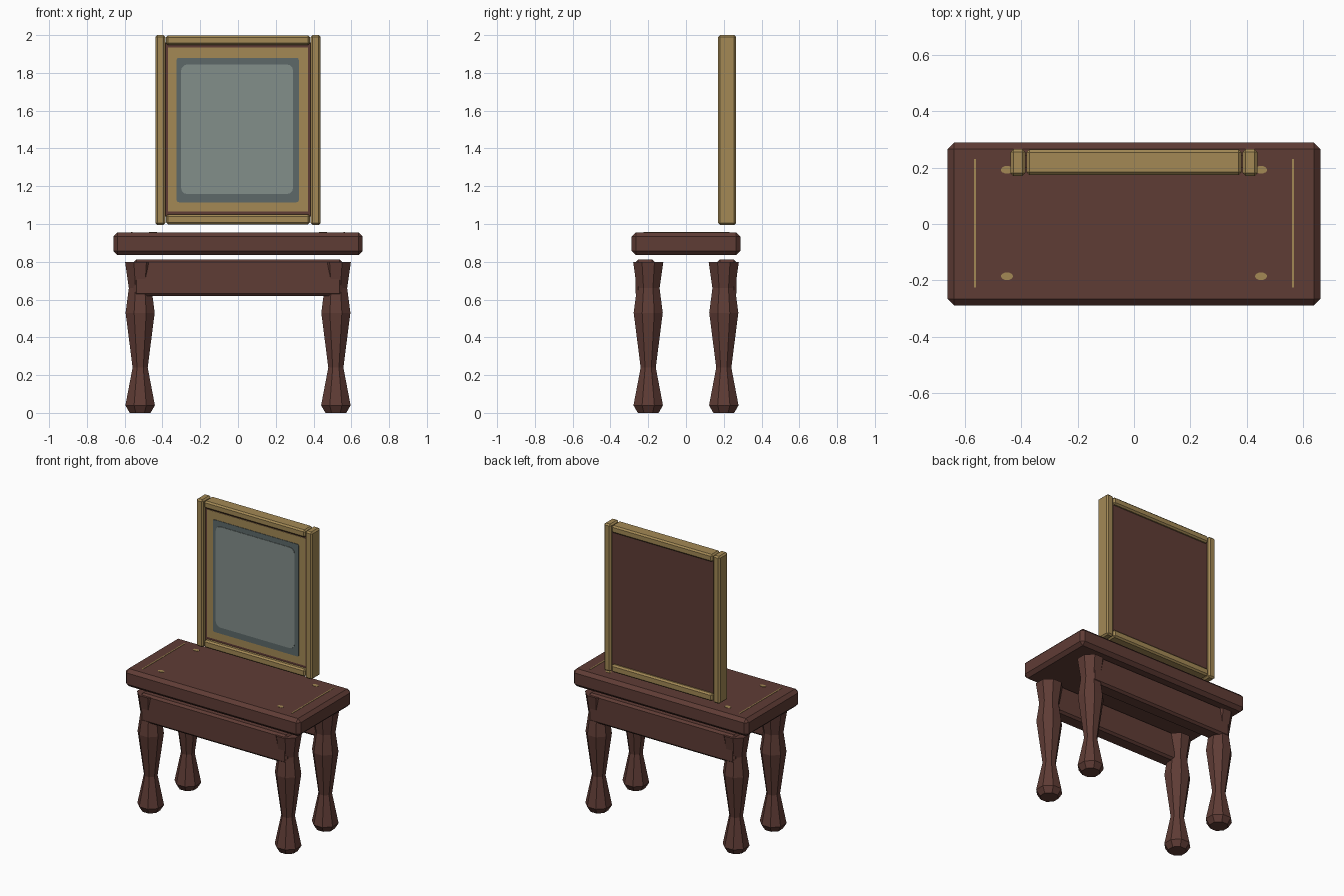
import bpy, bmesh, math

if "Cube" in bpy.data.objects:
    bpy.data.objects.remove(bpy.data.objects["Cube"])


def material(name, rgb):
    m = bpy.data.materials.new(name)
    lin = [((c / 255 + 0.055) / 1.055) ** 2.4 for c in rgb]
    m.diffuse_color = (*lin, 1)
    m.use_nodes = True
    m.node_tree.nodes["Principled BSDF"].inputs["Base Color"].default_value = m.diffuse_color
    return m


WOOD = material("dark wood", (95, 60, 53))
GOLD = material("old gold", (163, 137, 85))
GLASS = material("mirror glass", (130, 142, 138))
EDGE = material("glass edge", (93, 105, 105))


def finish(name, bm, mat):
    bmesh.ops.recalc_face_normals(bm, faces=bm.faces)
    me = bpy.data.meshes.new(name)
    bm.to_mesh(me)
    bm.free()
    me.materials.append(mat)
    ob = bpy.data.objects.new(name, me)
    bpy.context.collection.objects.link(ob)
    return ob


def box(name, x, y, z, mat, bevel=0):
    """Box between (min, max) pairs, with optional chamfered edges."""
    bm = bmesh.new()
    bmesh.ops.create_cube(bm, size=1)
    for v in bm.verts:
        v.co = [(a + b) / 2 + c * (b - a) for c, (a, b) in zip(v.co, (x, y, z))]
    if bevel:
        bmesh.ops.bevel(bm, geom=bm.edges[:], offset=bevel, segments=1,
                        affect='EDGES')
    return finish(name, bm, mat)


def prism(name, pts, depth, mat):
    """Extrude a closed 3D outline by a vector."""
    bm = bmesh.new()
    face = bm.faces.new([bm.verts.new(p) for p in pts])
    ext = bmesh.ops.extrude_face_region(bm, geom=[face], use_keep_orig=True)
    verts = [g for g in ext["geom"] if isinstance(g, bmesh.types.BMVert)]
    bmesh.ops.translate(bm, verts=verts, vec=depth)
    return finish(name, bm, mat)


def rounded(x0, x1, z0, z1, r, y, steps=3):
    """Rounded rectangle outline in the xz plane."""
    pts = []
    for i, (cx, cz) in enumerate([(x1 - r, z1 - r), (x0 + r, z1 - r),
                                  (x0 + r, z0 + r), (x1 - r, z0 + r)]):
        for s in range(steps + 1):
            a = math.pi / 2 * (i + s / steps)
            pts.append((cx + r * math.cos(a), y, cz + r * math.sin(a)))
    return pts


def leg(name, cx, cy):
    """Turned eight-sided leg, as (radius, height) rings."""
    profile = [(0.055, 0), (0.078, 0.04), (0.04, 0.24), (0.077, 0.53),
               (0.06, 0.66), (0.08, 0.80)]
    n, k = 8, 1 / math.cos(math.pi / 8)
    bm = bmesh.new()
    rings = []
    for r, z in profile:
        rings.append([bm.verts.new((cx + r * k * math.cos((i + .5) * math.tau / n),
                                    cy + r * k * math.sin((i + .5) * math.tau / n), z))
                      for i in range(n)])
    for a, b in zip(rings, rings[1:]):
        for i in range(n):
            j = (i + 1) % n
            bm.faces.new((a[i], a[j], b[j], b[i]))
    bm.faces.new(rings[0])
    bm.faces.new(rings[-1])
    return finish(name, bm, WOOD)


# Table: top, four legs, front and back aprons
box("table_top", (-0.66, 0.66), (-0.288, 0.288), (0.835, 0.955), WOOD, 0.022)
for side, sx in (("left", -1), ("right", 1)):
    for end, sy in (("front", -1), ("back", 1)):
        leg(f"{end}_{side}_leg", 0.518 * sx, 0.2 * sy)
box("front_apron", (-0.552, 0.552), (-0.267, -0.165), (0.618, 0.812), WOOD, 0.014)
box("back_apron", (-0.552, 0.552), (0.165, 0.267), (0.618, 0.812), WOOD, 0.014)

# Thin gold inlays on the table top
for side, sx in (("left", -1), ("right", 1)):
    x = 0.563 * sx
    box(f"{side}_inlay_line", (x - 0.004, x + 0.004), (-0.225, 0.23),
        (0.954, 0.957), GOLD)
    for end, y in (("front", -0.185), ("back", 0.192)):
        dot = [(0.45 * sx + 0.022 * math.cos(i * math.tau / 10),
                y + 0.014 * math.sin(i * math.tau / 10), 0.954) for i in range(10)]
        prism(f"{end}_{side}_inlay_dot", dot, (0, 0, 0.003), GOLD)

# Mirror frame: posts and rails
for side, sx in (("left", -1), ("right", 1)):
    xs = sorted((0.385 * sx, 0.437 * sx))
    box(f"{side}_frame_post", xs, (0.17, 0.265), (0.995, 2.0), GOLD, 0.01)
box("bottom_frame_rail", (-0.381, 0.381), (0.174, 0.264), (0.998, 1.05), GOLD, 0.01)
box("top_frame_rail", (-0.381, 0.381), (0.174, 0.264), (1.948, 1.998), GOLD, 0.01)

# Mirror panel: wooden backing, gold mount, glass
box("backing_panel", (-0.386, 0.386), (0.2, 0.245), (1.04, 1.96), WOOD)
box("gold_mount", (-0.37, 0.37), (0.197, 0.201), (1.065, 1.935), GOLD)
prism("glass_border", rounded(-0.325, 0.322, 1.115, 1.88, 0.012, 0.194),
      (0, 0.004, 0), EDGE)
prism("mirror_glass", rounded(-0.302, 0.292, 1.158, 1.845, 0.035, 0.191),
      (0, 0.004, 0), GLASS)
